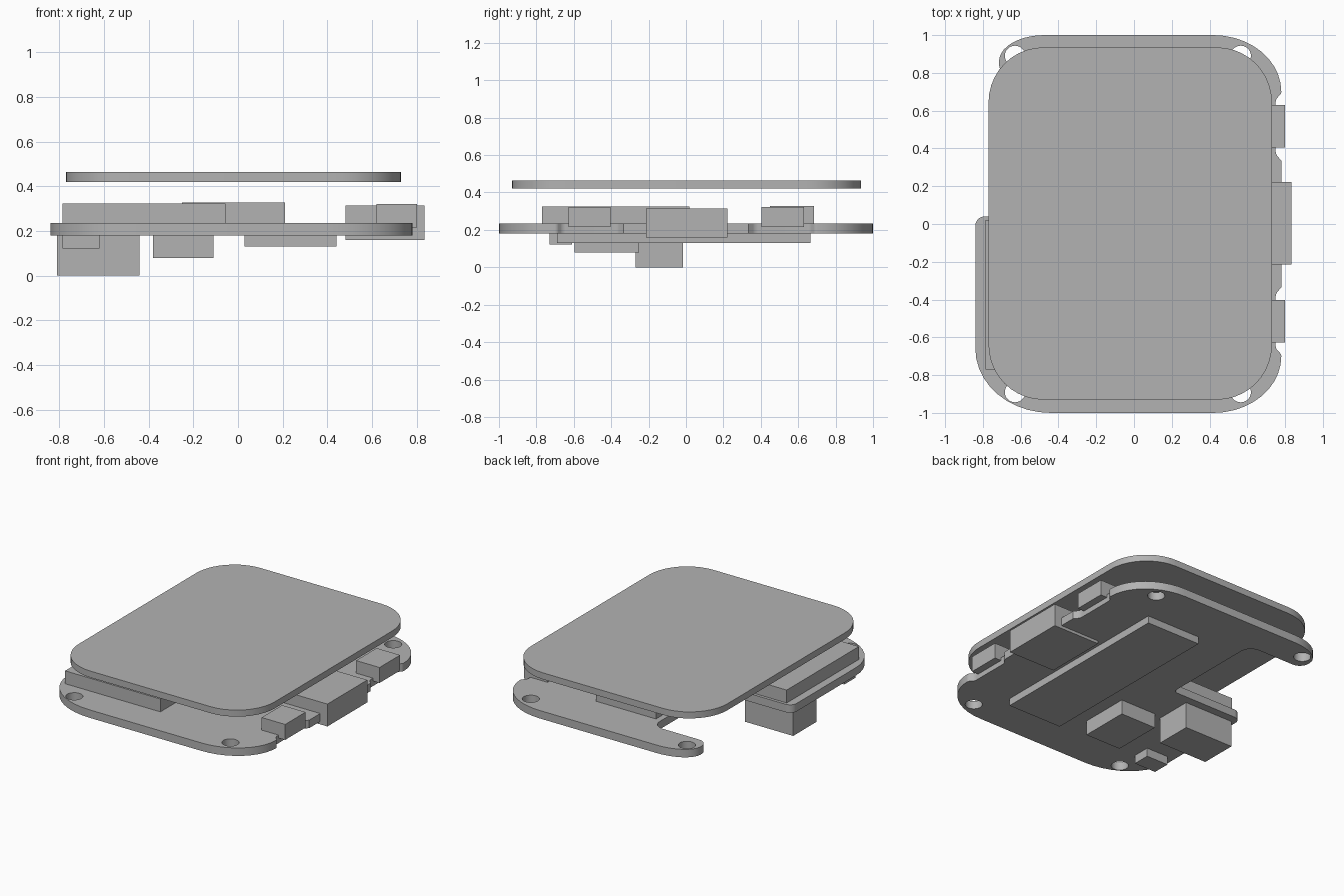
import bpy, bmesh, math
from mathutils import Vector

cube = bpy.data.objects.get("Cube")
if cube:
    bpy.data.objects.remove(cube, do_unlink=True)

grey = bpy.data.materials.new("light_grey")
grey.use_nodes = True
colour = (0.45, 0.45, 0.45, 1)
grey.diffuse_color = colour
grey.node_tree.nodes["Principled BSDF"].inputs["Base Color"].default_value = colour


def rounded(corners, steps=10):
    """Outline with each corner (x, y, trim_in, trim_out) eased by a curve."""
    points = []
    for i, (x, y, t_in, t_out) in enumerate(corners):
        p = Vector((x, y))
        before = (Vector(corners[i - 1][:2]) - p).normalized() * t_in
        after = (Vector(corners[(i + 1) % len(corners)][:2]) - p).normalized() * t_out
        if t_in == 0:
            points.append(p)
            continue
        for k in range(steps + 1):
            a = math.pi / 2 * k / steps
            points.append(p + before * (1 - math.sin(a)) + after * (1 - math.cos(a)))
    return points


def circle(x, y, r, sides=32):
    return [Vector((x + r * math.cos(2 * math.pi * k / sides),
                    y + r * math.sin(2 * math.pi * k / sides))) for k in range(sides)]


def plate(name, loops, low, high):
    """Flat plate from an outline followed by hole loops."""
    curve = bpy.data.curves.new(name, "CURVE")
    curve.dimensions = "2D"
    curve.fill_mode = "BOTH"
    curve.extrude = (high - low) / 2
    for loop in loops:
        spline = curve.splines.new("POLY")
        spline.points.add(len(loop) - 1)
        for point, p in zip(spline.points, loop):
            point.co = (p.x, p.y, 0, 1)
        spline.use_cyclic_u = True
    curve.materials.append(grey)
    obj = bpy.data.objects.new(name, curve)
    bpy.context.collection.objects.link(obj)
    obj.location.z = (low + high) / 2
    bpy.ops.object.select_all(action="DESELECT")
    obj.select_set(True)
    bpy.context.view_layer.objects.active = obj
    bpy.ops.object.convert(target="MESH")
    obj = bpy.context.object
    bm = bmesh.new()
    bm.from_mesh(obj.data)
    bmesh.ops.remove_doubles(bm, verts=bm.verts, dist=0.0001)
    bmesh.ops.recalc_face_normals(bm, faces=bm.faces)
    bm.to_mesh(obj.data)
    bm.free()
    bpy.ops.object.shade_smooth_by_angle(angle=math.radians(30))


def block(name, x, y, z):
    """Box between the given pairs of limits."""
    mesh = bpy.data.meshes.new(name)
    bm = bmesh.new()
    bmesh.ops.create_cube(bm, size=1)
    for v in bm.verts:
        v.co = [(lo + hi) / 2 + c * (hi - lo) for c, (lo, hi) in zip(v.co, (x, y, z))]
    bm.to_mesh(mesh)
    bm.free()
    mesh.materials.append(grey)
    bpy.context.collection.objects.link(bpy.data.objects.new(name, mesh))


BOTTOM, TOP = 0.18, 0.235

# Circuit board: button recesses on one edge, deep bay and arm on the other
recess = [(0.78, -0.69, 0.01, 0.01), (0.75, -0.66, 0.015, 0.015),
          (0.75, -0.37, 0.015, 0.015), (0.78, -0.335, 0, 0)]
mirrored_recess = [(x, -y, b, a) for x, y, a, b in reversed(recess)]
board = ([(-0.84, -1, 0.34, 0.40), (0.78, -1, 0.36, 0.30)] + recess + mirrored_recess
         + [(0.78, 1, 0.30, 0.36), (-0.715, 1, 0.24, 0.14), (-0.715, 0.78, 0.07, 0.07),
            (-0.29, 0.78, 0.08, 0.08), (-0.29, 0.04, 0.03, 0.03), (-0.84, 0.04, 0.05, 0.05)])
holes = [circle(x, y, 0.054) for x in (-0.63, 0.565) for y in (-0.89, 0.89)]
plate("circuit_board", [rounded(board)] + holes, BOTTOM, TOP)

# Floating display panel
panel = [(x, y, 0.29, 0.29) for x, y in
         ((-0.77, -0.93), (0.73, -0.93), (0.73, 0.935), (-0.77, 0.935))]
plate("display_panel", [rounded(panel)], 0.42, 0.465)

# Parts on the upper face
block("wireless_module", (-0.785, -0.055), (-0.77, 0.02), (TOP, 0.324))
block("upper_connector", (-0.25, 0.21), (0.45, 0.685), (TOP, 0.327))

# Edge port and side buttons
block("edge_port", (0.48, 0.835), (-0.215, 0.222), (0.16, 0.315))
for name, y in (("front_button", (-0.627, -0.403)), ("rear_button", (0.405, 0.63))):
    block(name, (0.62, 0.80), y, (0.215, 0.322))

# Parts on the lower face
block("long_connector", (0.03, 0.44), (-0.69, 0.665), (0.13, BOTTOM))
block("square_chip", (-0.38, -0.11), (-0.595, -0.25), (0.08, BOTTOM))
block("battery_socket", (-0.81, -0.44), (-0.27, -0.015), (0, BOTTOM))
block("small_chip", (-0.785, -0.62), (-0.73, -0.61), (0.122, BOTTOM))
